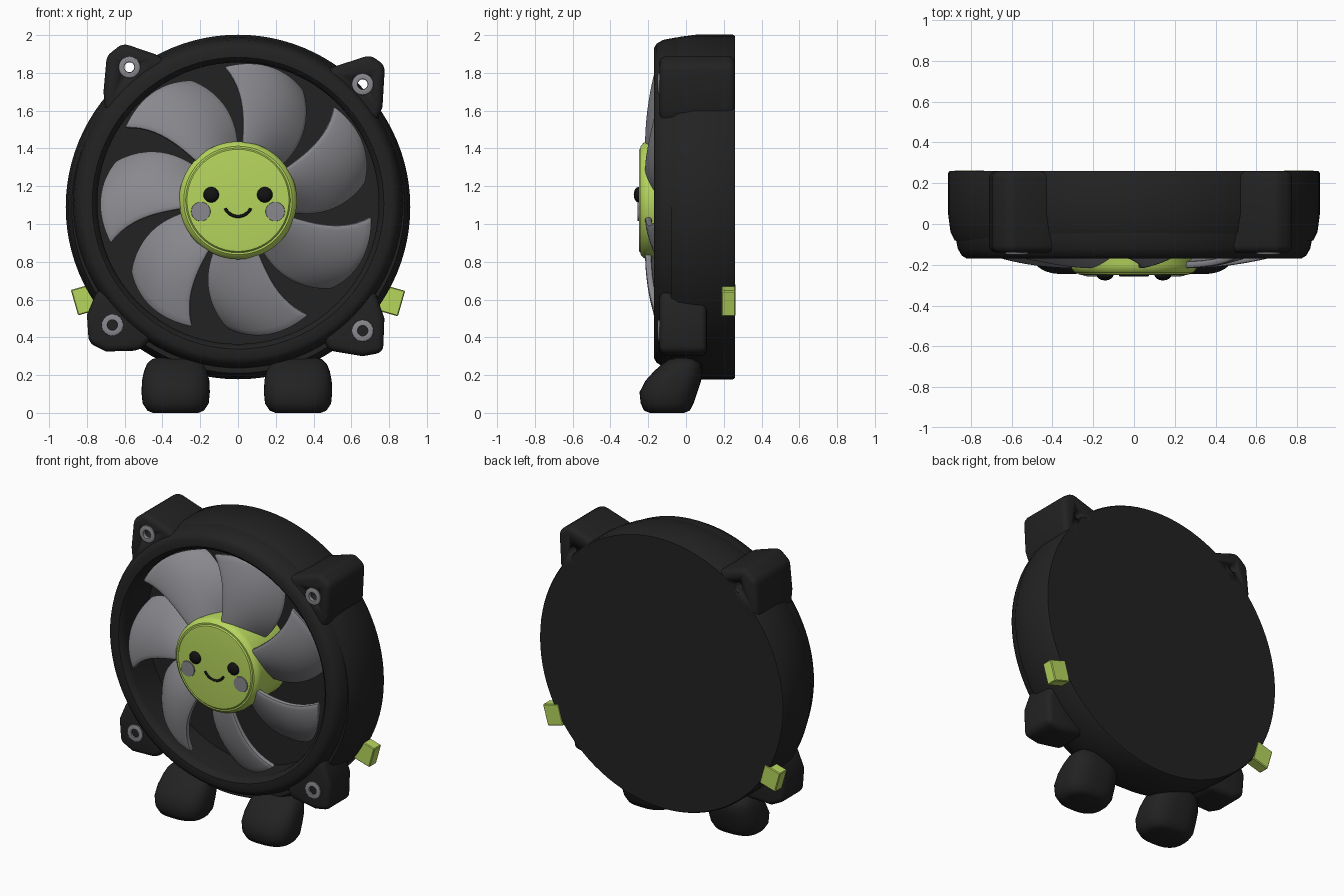
import bpy, bmesh
from math import sin, cos, pi, radians, copysign
from mathutils import Matrix, Vector

cube = bpy.data.objects.get("Cube")
if cube:
    bpy.data.objects.remove(cube)


def material(name, rgb):
    m = bpy.data.materials.new(name)
    m.use_nodes = True
    m.diffuse_color = (*rgb, 1)
    m.node_tree.nodes["Principled BSDF"].inputs["Base Color"].default_value = (*rgb, 1)
    return m


CHARCOAL = material("charcoal", (0.016, 0.016, 0.016))
BLACK = material("black", (0.006, 0.006, 0.006))
GREY = material("grey", (0.25, 0.25, 0.27))
LIME = material("lime", (0.47, 0.67, 0.11))


def activate(obj):
    bpy.ops.object.select_all(action='DESELECT')
    obj.select_set(True)
    bpy.context.view_layer.objects.active = obj


def finish(name, bm, mat, angle=35, **mods):
    """Turn a bmesh into an object, apply its modifiers and shade it."""
    bmesh.ops.remove_doubles(bm, verts=bm.verts, dist=1e-5)
    bmesh.ops.recalc_face_normals(bm, faces=bm.faces)
    mesh = bpy.data.meshes.new(name)
    bm.to_mesh(mesh)
    bm.free()
    mesh.materials.append(mat)
    obj = bpy.data.objects.new(name, mesh)
    bpy.context.collection.objects.link(obj)
    activate(obj)
    for kind, settings in mods.items():
        mod = obj.modifiers.new(kind, kind)
        for key, value in settings.items():
            setattr(mod, key, value)
        bpy.ops.object.modifier_apply(modifier=mod.name)
    bpy.ops.object.shade_smooth_by_angle(angle=radians(angle))
    return obj


def skin(bm, rings, loop_rows=False):
    """Join closed rings of points with quads."""
    rows = [[bm.verts.new(p) for p in ring] for ring in rings]
    pairs = list(zip(rows, rows[1:]))
    if loop_rows:
        pairs.append((rows[-1], rows[0]))
    for a, b in pairs:
        for i in range(len(a)):
            j = (i + 1) % len(a)
            bm.faces.new((a[i], a[j], b[j], b[i]))
    return rows


def spin(name, profile, x, z, mat, n=96, closed=False, angle=35):
    """Revolve (radius, y) points about an axis along y."""
    bm = bmesh.new()
    rings = [[(x + max(r, 1e-3) * cos(2 * pi * i / n), y, z + max(r, 1e-3) * sin(2 * pi * i / n))
              for i in range(n)] for r, y in profile]
    rows = skin(bm, rings, closed)
    if not closed:
        bm.faces.new(rows[0])
        bm.faces.new(rows[-1])
    return finish(name, bm, mat, angle)


# Round housing with a recessed floor, and the rounded front rim
spin("housing", [(0, .26), (.905, .26), (.912, .25), (.912, .05), (.9, -.04), (.88, -.08),
                 (.79, -.08), (.785, .1), (0, .1)], 0, 1.09, CHARCOAL)
spin("front_rim", [(.75, .11), (.745, -.12), (.752, -.15), (.772, -.168), (.82, -.17),
                   (.845, -.155), (.865, -.12), (.878, -.05), (.87, .11)],
     0, 1.11, CHARCOAL, closed=True)

# Corner lugs: outline, depth, screw position
LUGS = {
    "top_right_lug": ([(-.7, 1.57), (-.712, 1.7), (-.695, 1.89), (-.61, 1.957), (-.44, 1.9),
                       (-.35, 1.85), (-.52, 1.7)], .26, (-.575, 1.83)),
    "top_left_lug": ([(.765, 1.62), (.778, 1.84), (.7, 1.895), (.5, 1.83), (.42, 1.8),
                      (.56, 1.66), (.73, 1.53)], .26, (.66, 1.74)),
    "bottom_right_lug": ([(-.8, .52), (-.79, .37), (-.7, .325), (-.52, .33), (-.45, .4),
                          (-.57, .55), (-.74, .66)], .11, (-.665, .465)),
    "bottom_left_lug": ([(.775, .5), (.768, .32), (.66, .3), (.48, .33), (.45, .4),
                         (.57, .55), (.72, .66)], .11, (.66, .435)),
}
for name, (outline, back, (sx, sz)) in LUGS.items():
    bm = bmesh.new()
    front = bm.faces.new([bm.verts.new((x, -.14, z)) for x, z in outline])
    extruded = bmesh.ops.extrude_face_region(bm, geom=[front])["geom"]
    bmesh.ops.translate(bm, vec=(0, back + .14, 0),
                        verts=[v for v in extruded if isinstance(v, bmesh.types.BMVert)])
    lug = finish(name, bm, CHARCOAL, 40,
                 BEVEL={"width": .035, "segments": 4, "limit_method": 'ANGLE'})
    if name.startswith("top"):
        # Screw hole right through the upper lugs
        cutter = spin("hole_cutter", [(.028, -.3), (.028, .4)], sx, sz, CHARCOAL, 24)
        cutter.hide_render = True
        activate(lug)
        cut = lug.modifiers.new("hole", 'BOOLEAN')
        cut.operation, cut.object = 'DIFFERENCE', cutter
        bpy.ops.object.modifier_apply(modifier=cut.name)
        bpy.data.objects.remove(cutter)
    spin(name.replace("lug", "grommet"), [(.058, -.13), (.056, -.148), (.048, -.152),
                                          (.028, -.15), (.026, -.13)], sx, sz, GREY, 32, True)

# Fan blades, swept and pitched
HUB_Z = 1.125
NS, NT = 12, 14
for k in range(7):
    bm = bmesh.new()
    grid = []
    for i in range(NS + 1):
        s = i / NS
        row = []
        for j in range(NT + 1):
            t = j / NT
            r = .28 + s * (.43 + .02 * sin(pi * t) - .04 * t ** 3)
            lead, trail = 86 + 10 * s ** 2.5, 40 + 20 * s ** 1.8
            a = radians(lead + (trail - lead) * t + k * 360 / 7)
            y = -.2 + .06 * s * s + .16 * t ** 1.3 - .02 * sin(pi * t)
            row.append(bm.verts.new((r * cos(a), y, HUB_Z + r * sin(a))))
        grid.append(row)
    for i in range(NS):
        for j in range(NT):
            bm.faces.new((grid[i][j], grid[i + 1][j], grid[i + 1][j + 1], grid[i][j + 1]))
    finish(f"fan_blade_{k + 1}", bm, GREY, 40,
           SOLIDIFY={"thickness": .035, "offset": 0},
           BEVEL={"width": .012, "segments": 2, "limit_method": 'ANGLE', "angle_limit": .8})

# Hub with its face
spin("hub", [(0, .11), (.31, .11), (.312, -.2), (.305, -.225), (.287, -.24), (.277, -.24),
             (.27, -.248), (.255, -.25), (0, -.25)], 0, HUB_Z, LIME)
for side, sign in (("left", 1), ("right", -1)):
    bm = bmesh.new()
    bmesh.ops.create_uvsphere(bm, u_segments=24, v_segments=16, radius=.041)
    bmesh.ops.scale(bm, vec=(1, .65, 1), verts=bm.verts)
    bmesh.ops.translate(bm, vec=(sign * .142, -.25, 1.155), verts=bm.verts)
    finish(f"{side}_eye", bm, BLACK, 60)
    spin(f"{side}_cheek", [(0, -.245), (.052, -.245), (.05, -.256), (0, -.257)],
         sign * .197, 1.066, GREY, 32)

# Smile: a thin tube along an arc
bm = bmesh.new()
rings = []
for i in range(17):
    a = radians(205 + 130 * i / 16)
    out = Vector((cos(a), 0, sin(a)))
    centre = Vector((0, -.25, 1.115)) + .075 * out
    rings.append([centre + .008 * (cos(b) * out + sin(b) * Vector((0, 1, 0)))
                  for b in (2 * pi * q / 8 for q in range(8))])
rows = skin(bm, rings)
bm.faces.new(rows[0])
bm.faces.new(rows[-1])
finish("smile", bm, BLACK, 50)

# Feet: rounded lofts leaning back, as (height, half width, front y, back y)
FOOT = [(0, .12, -.19, -.01), (.012, .15, -.222, .02), (.05, .175, -.24, .04),
        (.11, .181, -.246, .06), (.17, .178, -.215, .08), (.22, .168, -.17, .087),
        (.26, .152, -.125, .08), (.285, .125, -.085, .055), (.295, .08, -.05, .025)]


def squircle(c):
    return copysign(abs(c) ** .75, c)


for side, x in (("left", .318), ("right", -.33)):
    bm = bmesh.new()
    rows = skin(bm, [[(x + hx * squircle(cos(2 * pi * i / 40)),
                       (y0 + y1) / 2 + (y1 - y0) / 2 * squircle(sin(2 * pi * i / 40)), z)
                      for i in range(40)] for z, hx, y0, y1 in FOOT])
    bm.faces.new(rows[0])
    bm.faces.new(rows[-1])
    finish(f"{side}_foot", bm, CHARCOAL, 60)

# Side clips near the back
for side, sign in (("left", 1), ("right", -1)):
    bm = bmesh.new()
    bmesh.ops.create_cube(bm, size=1)
    bmesh.ops.scale(bm, vec=(.12, .075, .14), verts=bm.verts)
    bmesh.ops.rotate(bm, cent=(0, 0, 0), matrix=Matrix.Rotation(sign * radians(16), 3, 'Y'),
                     verts=bm.verts)
    bmesh.ops.translate(bm, vec=(sign * .808, .225, .595 + (.005 if sign < 0 else 0)),
                        verts=bm.verts)
    finish(f"{side}_clip", bm, LIME, 30,
           BEVEL={"width": .005, "segments": 1, "limit_method": 'ANGLE'})
